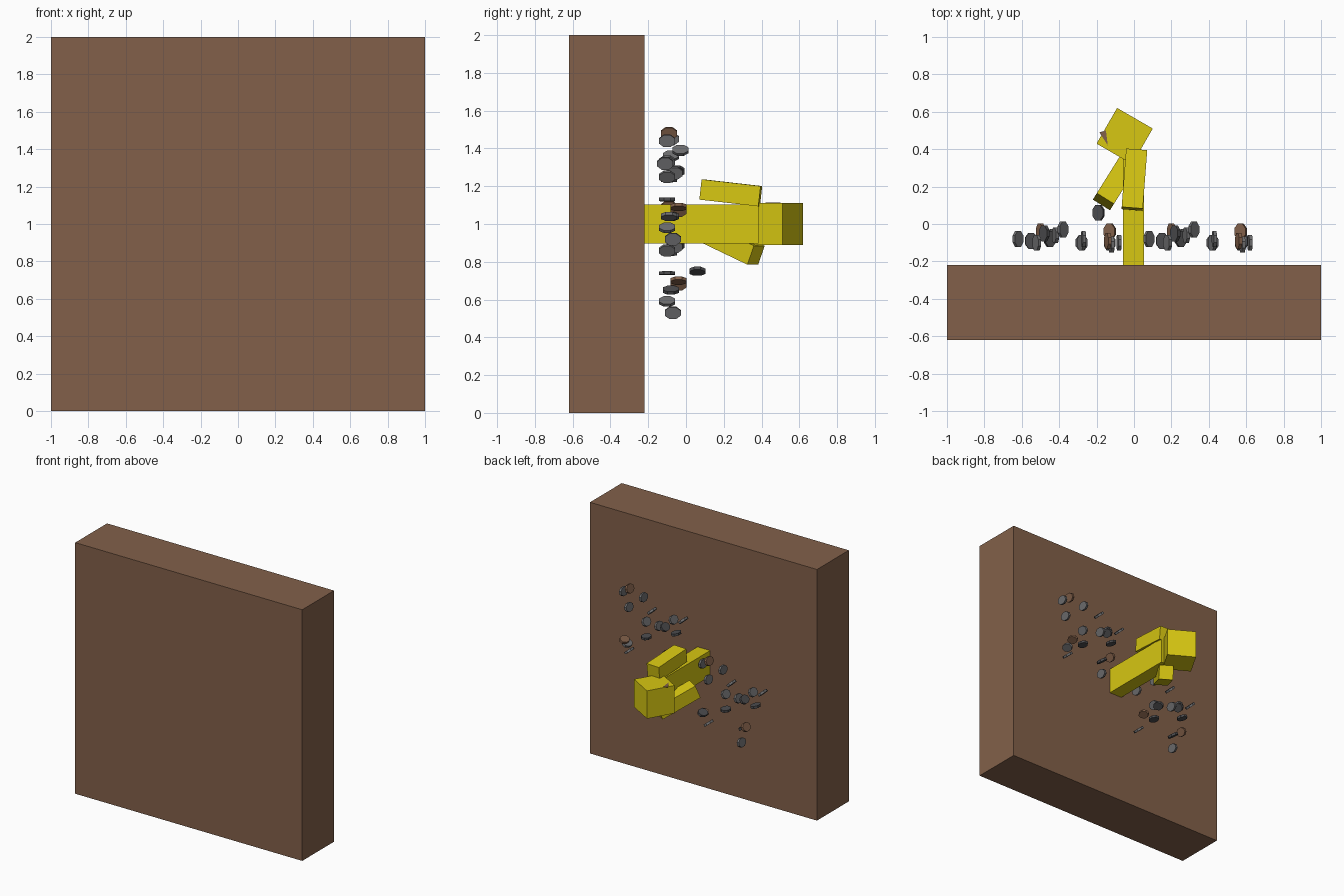
import bpy, bmesh, math
from mathutils import Matrix, Vector

if "Cube" in bpy.data.objects:
    bpy.data.objects.remove(bpy.data.objects["Cube"])


def material(name, rgb):
    m = bpy.data.materials.new(name)
    m.diffuse_color = (*rgb, 1)
    m.use_nodes = True
    m.node_tree.nodes["Principled BSDF"].inputs["Base Color"].default_value = m.diffuse_color
    return m


BROWN = material("earth brown", (0.225, 0.118, 0.068))
YELLOW = material("yellow", (0.68, 0.57, 0.006))
GREY = material("stone grey", (0.155, 0.155, 0.16))
DARK = material("dark stone", (0.075, 0.075, 0.08))


def add(name, bm, mat):
    me = bpy.data.meshes.new(name)
    bmesh.ops.recalc_face_normals(bm, faces=bm.faces)
    bm.to_mesh(me)
    bm.free()
    me.materials.append(mat)
    ob = bpy.data.objects.new(name, me)
    bpy.context.collection.objects.link(ob)
    return ob


def box(name, center, size, mat, along=(0, 1, 0)):
    """Box whose local y axis points along the given direction."""
    y = Vector(along).normalized()
    x = y.cross(Vector((0, 0, 1))).normalized()
    z = x.cross(y)
    rot = Matrix((x, y, z)).transposed().to_4x4()
    bm = bmesh.new()
    bmesh.ops.create_cube(bm, size=1)
    bm.transform(Matrix.Translation(center) @ rot @ Matrix.Diagonal((*size, 1)))
    return add(name, bm, mat)


def pebble(name, pos, angle, mat):
    """Flat eight-sided stone, long in y and rolled about the y axis."""
    bm = bmesh.new()
    bmesh.ops.create_cone(bm, cap_ends=True, segments=8, radius1=0.5,
                          radius2=0.5, depth=1,
                          matrix=Matrix.Rotation(math.pi / 8, 4, 'Z'))
    bm.transform(Matrix.Translation(pos)
                 @ Matrix.Rotation(math.radians(90 - angle), 4, 'Y')
                 @ Matrix.Diagonal((0.07, 0.092, 0.018, 1)))
    return add(name, bm, mat)


# Wall slab
box("wall_slab", (0, -0.42, 1), (2, 0.4, 2), BROWN)

# Figure lying out of the wall
box("body", (-0.003, 0.0825, 1.0), (0.112, 0.605, 0.205), YELLOW)
box("head", (-0.05, 0.47, 1.0), (0.22, 0.22, 0.222), YELLOW,
    (-math.sin(math.radians(-30)), math.cos(math.radians(30)), 0))
box("upper_arm", (0.002, 0.237, 1.165), (0.113, 0.315, 0.108), YELLOW,
    (0.024, 0.315, -0.036))
box("lower_arm", (-0.085, 0.245, 0.895), (0.108, 0.32, 0.108), YELLOW,
    (0.15, 0.24, -0.115))

# Patch on top of the head
bm = bmesh.new()
patch = bm.faces.new([bm.verts.new(p) for p in
                      ((-0.185, 0.49, 1.112), (-0.14, 0.42, 1.112),
                       (-0.15, 0.50, 1.112))])
ext = bmesh.ops.extrude_face_region(bm, geom=[patch])
bmesh.ops.translate(bm, vec=(0, 0, 0.003),
                    verts=[v for v in ext["geom"] if isinstance(v, bmesh.types.BMVert)])
add("head_patch", bm, BROWN)

# Floating stones: x, y, z, roll angle, material
STONES = [
    (-0.08, -0.10, 1.05, 170, GREY), (-0.14, -0.09, 1.09, 160, BROWN),
    (-0.27, -0.08, 1.06, 170, GREY), (-0.38, -0.03, 1.00, 45, GREY),
    (-0.12, -0.11, 0.93, 165, GREY), (-0.28, -0.10, 0.86, 150, GREY),
    (-0.42, -0.06, 0.88, 160, GREY), (-0.48, -0.05, 0.89, 140, DARK),
    (-0.52, -0.10, 0.94, 150, GREY), (-0.55, -0.09, 0.845, 80, DARK),
    (-0.62, -0.08, 0.97, 45, GREY), (-0.28, -0.10, 0.74, 92, DARK),
    (-0.13, -0.04, 0.70, 115, BROWN), (-0.13, -0.10, 0.59, 50, GREY),
    (-0.50, -0.04, 0.68, 150, BROWN), (-0.44, -0.07, 0.53, 165, GREY),
    (-0.45, -0.08, 0.65, 60, DARK),
]
# The same scatter is used twice
for side, (dx, dz) in (("near", (0, 0)), ("far", (0.7, 0.39))):
    for i, (x, y, z, a, m) in enumerate(STONES):
        pebble(f"stone_{side}_{i}", (x + dx, y, z + dz), a, m)
pebble("stone_stray_near", (-0.19, 0.06, 0.75), 120, DARK)
pebble("stone_stray_far", (0.58, -0.09, 1.04), 120, GREY)
